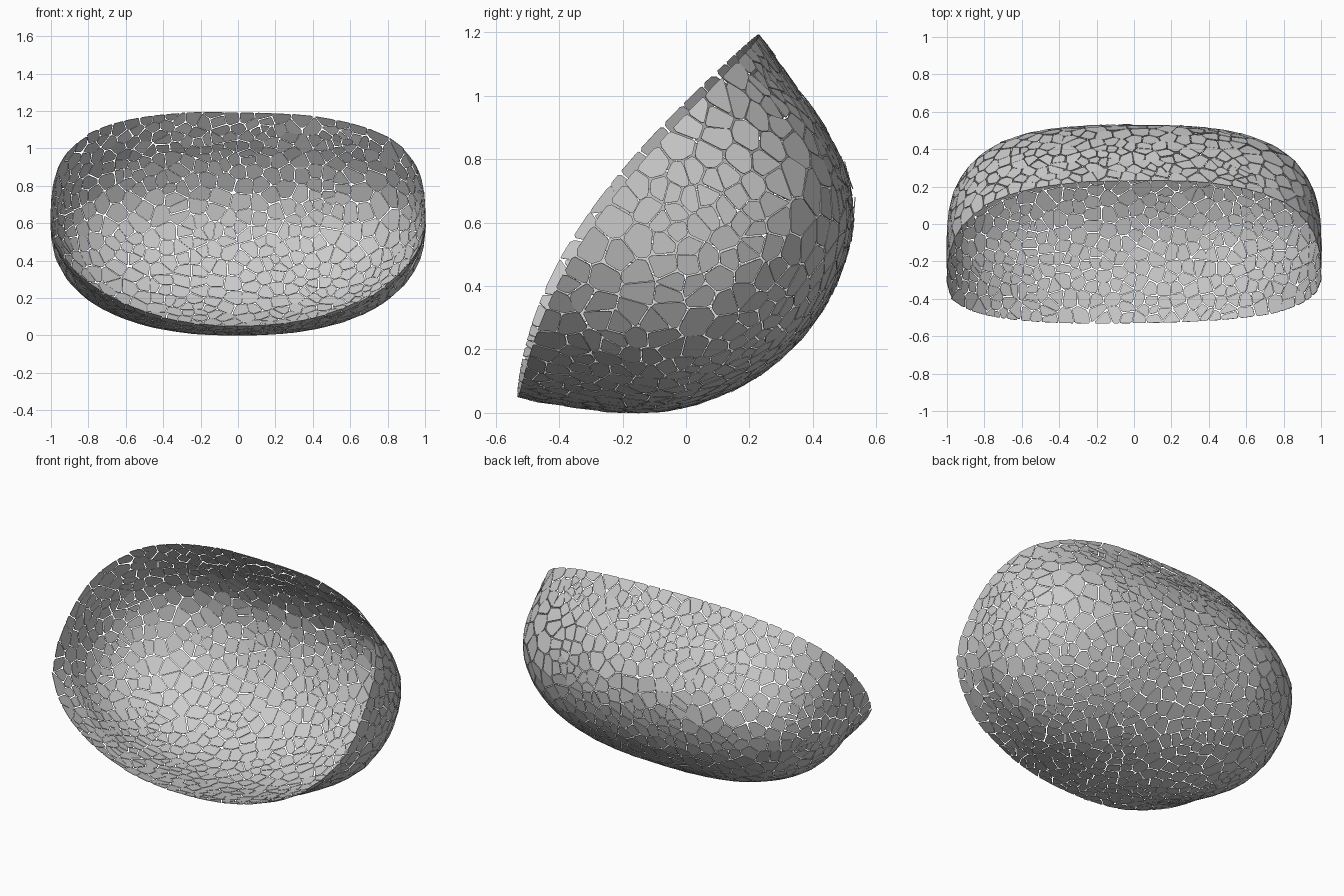
import bpy
import math
import random
from mathutils import Vector
from mathutils.kdtree import KDTree

random.seed(7)
cube = bpy.data.objects.get("Cube")
if cube:
    bpy.data.objects.remove(cube, do_unlink=True)

# Tilted frame of the bowl: UP runs along the mouth, BACK is the depth axis
CENTRE = Vector((0, -0.15, 0.62))
UP = Vector((0, 0.555, 0.832))
BACK = Vector((0, 0.832, -0.555))
HALF_MOUTH = 0.685
RIM_BOW = 0.115
RIM_SKEW = 0.016
TILES = 820
SAMPLES = 16000

# Middle section of the bowl: (angle from the depth axis, radius)
SECTION = [(-180, .715), (-105, .715), (-90, .685), (-79, .645), (-70, .628), (-59, .62),
           (-33, .622), (-11, .636), (10, .655), (32, .678), (45, .672), (56, .652),
           (72, .641), (81, .653), (90, .685), (105, .7), (180, .7)]


def section_radius(phi):
    a = math.degrees(phi)
    for (a0, r0), (a1, r1) in zip(SECTION, SECTION[1:]):
        if a <= a1:
            return r0 + (r1 - r0) * (a - a0) / (a1 - a0)
    return SECTION[-1][1]


def surface(t, phi):
    """Point of the closed body, boxier at the back and rounder at the lower lip."""
    p = 2.5 + 0.45 * math.cos(phi - 0.6) ** 2 - 0.5 * max(0, -math.sin(phi)) ** 6
    x = math.copysign(abs(math.sin(t)) ** (2 / p), t)
    r = section_radius(phi) * abs(math.cos(t)) ** (2 / p)
    return CENTRE + Vector((x, 0, 0)) + UP * (r * math.sin(phi)) + BACK * (r * math.cos(phi))


def inside_rim(p):
    """Positive behind the bowed mouth, negative in front of it."""
    d = (p - CENTRE).dot(UP) / HALF_MOUTH
    rim = RIM_SKEW * p.x - RIM_BOW * (1 - d * d) * (1 - 0.4 * d)
    return (p - CENTRE).dot(BACK) - rim


def sample_body():
    """Area-weighted random points with normals on the bowl."""
    nt, nf = 120, 120
    grid = [[surface(math.pi * (i / nt - 0.5), 2 * math.pi * (j / nf - 0.5))
             for j in range(nf + 1)] for i in range(nt + 1)]
    quads, weights = [], []
    for i in range(nt):
        for j in range(nf):
            q = (grid[i][j], grid[i + 1][j], grid[i + 1][j + 1], grid[i][j + 1])
            n = (q[2] - q[0]).cross(q[3] - q[1])
            mid = (q[0] + q[1] + q[2] + q[3]) / 4
            if n.length < 1e-9 or inside_rim(mid) < -0.03:
                continue
            weights.append(n.length)
            n.normalize()
            if n.dot(mid - CENTRE) < 0:
                n.negate()
            quads.append((q, n))
    result = []
    for (a, b, c, d), n in random.choices(quads, weights, k=SAMPLES):
        u, v = random.random(), random.random()
        p = a.lerp(b, u).lerp(d.lerp(c, u), v)
        if inside_rim(p) > 0:
            result.append((p, n))
    return result


def make_tree(points):
    tree = KDTree(len(points))
    for i, p in enumerate(points):
        tree.insert(p, i)
    tree.balance()
    return tree


def clip(poly, normal, limit):
    """Keep the part of a polygon where point . normal <= limit."""
    out = []
    for a, b in zip(poly, poly[1:] + poly[:1]):
        da, db = a.dot(normal) - limit, b.dot(normal) - limit
        if da <= 0:
            out.append(a)
        if da * db < 0:
            out.append(a.lerp(b, da / (da - db)))
    return out


# Spread the tile centres evenly over the bowl
samples = sample_body()
sample_tree = make_tree([p for p, n in samples])
seeds = random.sample(range(len(samples)), TILES)
for step in range(3):
    tree = make_tree([samples[s][0] for s in seeds])
    groups = [[] for s in seeds]
    for p, n in samples:
        groups[tree.find(p)[1]].append(p)
    seeds = [sample_tree.find(sum(g, Vector()) / len(g))[1] if g else s
             for g, s in zip(groups, seeds)]
seeds = list(dict.fromkeys(seeds))
tree = make_tree([samples[s][0] for s in seeds])

# Cut one flat, chipped tile around each centre
verts, faces = [], []
for s in seeds:
    p, n = samples[s]
    u = n.orthogonal().normalized() * 0.08
    v = n.cross(u)
    poly = [u + v, v - u, -u - v, u - v]
    for q, index, dist in tree.find_n(p, 16):
        if dist > 1e-5:
            side = q - p
            side -= n * side.dot(n)
            if side.length > 1e-4:
                side.normalize()
                poly = clip(poly, side, dist / 2 - random.uniform(0, 0.004))

    # Trim along the rim
    f, e = inside_rim(p), 0.001
    slope = Vector([(inside_rim(p + Vector(axis) * e) - f) / e
                    for axis in ((1, 0, 0), (0, 1, 0), (0, 0, 1))])
    poly = clip(poly, -slope, f)
    if len(poly) < 3:
        continue

    # Chip the corners
    chipped = []
    for a, b in zip(poly, poly[1:] + poly[:1]):
        c = random.uniform(0.05, 0.2)
        chipped += [a.lerp(b, c), a.lerp(b, 1 - c)]
    start = len(verts)
    verts += [p + w for w in chipped]
    faces.append(list(range(start, len(verts))))

mesh = bpy.data.meshes.new("mosaic_bowl")
mesh.from_pydata(verts, [], faces)
bowl = bpy.data.objects.new("mosaic_bowl", mesh)
bpy.context.collection.objects.link(bowl)

# Stand the bowl on the ground
bowl.location.z = -min(v.z for v in verts)

# Thin tile thickness
solid = bowl.modifiers.new("thickness", 'SOLIDIFY')
solid.thickness = 0.003
solid.offset = 0
